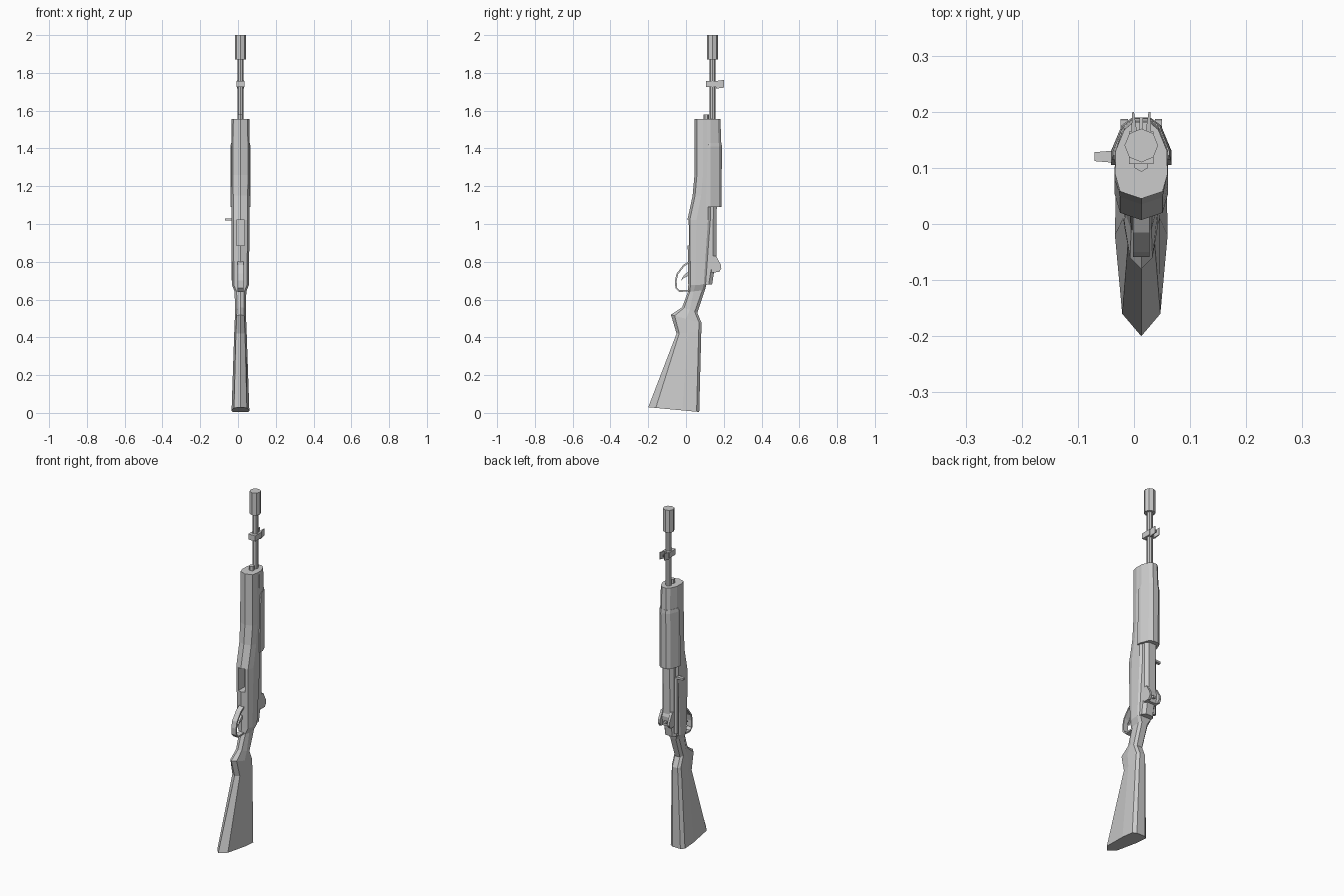
import bpy, bmesh, math
from mathutils import Vector

CX = 0.013  # centre plane of the gun


def finish(name, bm):
    bmesh.ops.remove_doubles(bm, verts=bm.verts, dist=1e-5)
    bmesh.ops.recalc_face_normals(bm, faces=bm.faces)
    me = bpy.data.meshes.new(name)
    bm.to_mesh(me)
    bm.free()
    ob = bpy.data.objects.new(name, me)
    bpy.context.collection.objects.link(ob)
    return ob


def loft(name, rings):
    bm = bmesh.new()
    rows = [[bm.verts.new((CX + x, y, z)) for x, y, z in r] for r in rings]
    n = len(rows[0])
    for a, b in zip(rows, rows[1:]):
        for i in range(n):
            j = (i + 1) % n
            bm.faces.new((a[i], a[j], b[j], b[i]))
    bm.faces.new(rows[0][::-1])
    bm.faces.new(rows[-1])
    return finish(name, bm)


def mirror_ring(half):
    return half + [(-x, y, z) for x, y, z in reversed(half) if x > 1e-6]


def prism(name, profile, x0, x1):
    """Side profile of (y, z) points extruded across x."""
    return loft(name, [[(x, y, z) for y, z in profile] for x in (x0, x1)])


def box(name, x0, x1, y0, y1, z0, z1):
    return prism(name, [(y0, z0), (y1, z0), (y1, z1), (y0, z1)], x0, x1)


def tube(name, y, r, z0, z1, sides, x=0.0):
    return loft(name, [[(x + r * math.sin(2 * math.pi * i / sides),
                         y + r * math.cos(2 * math.pi * i / sides), z)
                        for i in range(sides)] for z in (z0, z1)])


# Wooden stock: keel z, back z, keel y, back y, chamfer x, chamfer depth,
# half width, widest y, back half width
sections = [
    (0.03, 0.005, -0.20, 0.070, 0.034, 0.040, 0.047, -0.02, 0.026),
    (0.42, 0.43, -0.050, 0.081, 0.024, 0.014, 0.033, 0.01, 0.018),
    (0.52, 0.475, -0.080, 0.083, 0.020, 0.020, 0.030, 0.00, 0.016),
    (0.56, 0.53, -0.020, 0.060, 0.018, 0.010, 0.029, 0.02, 0.016),
    (0.64, 0.65, 0.010, 0.100, 0.020, 0.010, 0.031, 0.04, 0.018),
    (0.675, 0.68, 0.012, 0.108, 0.034, 0.012, 0.045, 0.05, 0.034),
    (1.02, 1.02, 0.007, 0.130, 0.038, 0.013, 0.048, 0.055, 0.036),
    (1.15, 1.15, 0.035, 0.130, 0.038, 0.013, 0.048, 0.08, 0.036),
    (1.26, 1.26, 0.045, 0.130, 0.040, 0.013, 0.048, 0.09, 0.036),
    (1.555, 1.555, 0.045, 0.130, 0.038, 0.013, 0.047, 0.09, 0.036),
]
rings = []
for zf, zb, yf, yb, a, c, w, ym, b in sections:
    half = [(0, yf), (a, yf + c), (w, ym), (w * 0.97, yb - 0.014), (b, yb)]
    rings.append(mirror_ring([(x, y, zf + (zb - zf) * (y - yf) / (yb - yf))
                              for x, y in half]))
stock = loft("stock", rings)

# Open magazine well cut into the underside
cutter = box("magazine_cutter", -0.021, 0.021, -0.05, 0.09, 0.885, 1.02)
cutter.hide_render = True
cutter.hide_viewport = True
cut = stock.modifiers.new("magazine_well", 'BOOLEAN')
cut.object = cutter
cut.solver = 'EXACT'


# Handguards: wide rear shell and narrower front shell
def guard(name, stations):
    loft(name, [mirror_ring([(w, y0, z), (w, 0.130, z), (w * 0.66, y1 - 0.014, z),
                             (w * 0.3, y1, z)]) for z, w, y0, y1 in stations])


guard("rear_handguard", [(1.09, 0.054, 0.105, 0.188), (1.41, 0.053, 0.115, 0.190),
                         (1.43, 0.050, 0.122, 0.188)])
guard("front_handguard", [(1.42, 0.048, 0.11, 0.187), (1.555, 0.046, 0.11, 0.182)])

# Receiver with chamfered top
outline = [(0.68, 0.138), (0.735, 0.147), (0.80, 0.160), (1.10, 0.163)]
loft("receiver", [mirror_ring([(0.037, 0.07, z), (0.037, y - 0.018, z), (0.022, y, z)])
                  for z, y in outline])

# Rear sight base, its two ears and the aperture between them
prism("rear_sight_base", [(0.12, 0.74), (0.162, 0.745), (0.166, 0.80), (0.155, 0.83),
                          (0.12, 0.83)], -0.034, 0.034)
for side, name in ((-1, "left"), (1, "right")):
    prism("rear_sight_ear_" + name,
          [(0.135, 0.745), (0.175, 0.745), (0.187, 0.765), (0.184, 0.785),
           (0.160, 0.83), (0.135, 0.83)], side * 0.024, side * 0.037)
box("rear_aperture", -0.008, 0.008, 0.15, 0.178, 0.765, 0.777)

# Operating rod on the left, with its handle
tube("operating_rod", 0.125, 0.013, 0.70, 1.025, 6, -0.037)
loft("operating_handle", [[(x, y, z) for y, z in
                           [(0.12 - h, 1.018), (0.12 + h, 1.018),
                            (0.12 + h, 1.03), (0.12 - h, 1.03)]]
                          for x, h in ((-0.083, 0.008), (-0.035, 0.012))])

# Trigger guard: a flat strap following a path
path = [Vector(p) for p in [(0.02, 0.80), (-0.012, 0.78), (-0.046, 0.735), (-0.054, 0.70),
                            (-0.052, 0.662), (-0.036, 0.645), (0.02, 0.647)]]
strap = []
for i, p in enumerate(path):
    d = (path[min(i + 1, len(path) - 1)] - path[max(i - 1, 0)]).normalized()
    n = Vector((-d.y, d.x)) * 0.0045
    w = 0.015
    strap.append([(x, (p + s * n).x, (p + s * n).y)
                  for x, s in ((-w, -1), (w, -1), (w, 1), (-w, 1))])
loft("trigger_guard", strap)
prism("trigger", [(0.02, 0.73), (-0.010, 0.715), (-0.030, 0.695), (-0.012, 0.728),
                  (0.02, 0.755)], -0.006, 0.006)

# Barrel, gas tube stub and muzzle cylinder
tube("barrel", 0.14, 0.016, 1.50, 1.90, 8)
tube("gas_tube_stub", 0.107, 0.014, 1.53, 1.58, 6)
tube("muzzle_cylinder", 0.14, 0.030, 1.87, 2.0, 8)

# Front sight: collar, blade and two splayed ears
box("front_sight_collar", -0.022, 0.022, 0.107, 0.165, 1.725, 1.757)
box("front_sight_blade", -0.003, 0.003, 0.16, 0.190, 1.735, 1.748)
for side, name in ((-1, "left"), (1, "right")):
    loft("front_sight_ear_" + name,
         [[(side * x, y, z0), (side * (x + t), y, z0), (side * (x + t), y, z1),
           (side * x, y, z1)]
          for x, t, y, z0, z1 in ((0.007, 0.011, 0.16, 1.717, 1.757),
                                  (0.013, 0.003, 0.20, 1.722, 1.763))])
